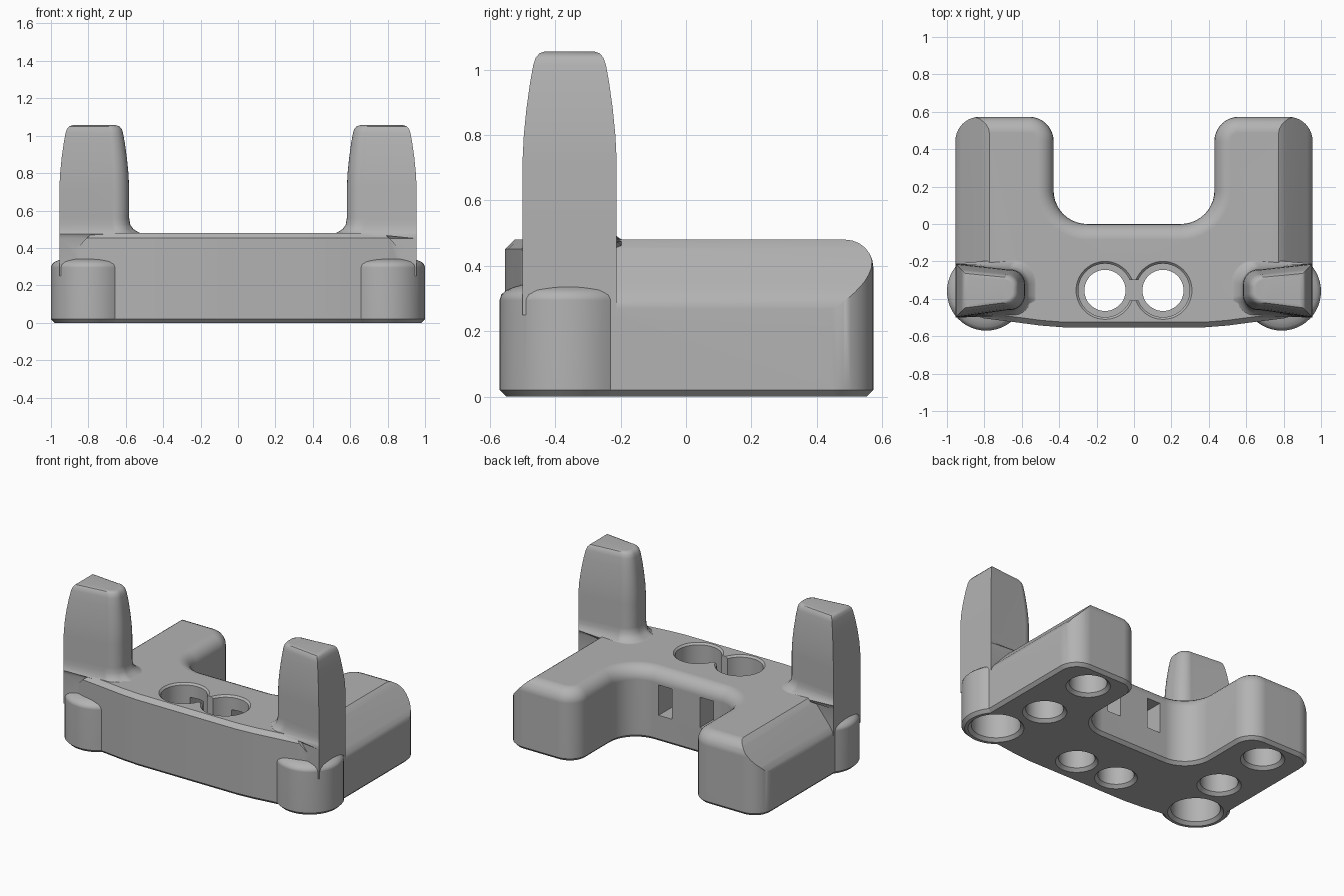
import bpy, bmesh
from math import sin, cos, pi, radians
from mathutils import Vector

if "Cube" in bpy.data.objects:
    bpy.data.objects.remove(bpy.data.objects["Cube"], do_unlink=True)

grey = bpy.data.materials.new("matte grey")
grey.use_nodes = True
tone = (0.45, 0.45, 0.45, 1)
grey.diffuse_color = tone
grey.node_tree.nodes["Principled BSDF"].inputs["Base Color"].default_value = tone


def loft(name, rings, edit=None):
    """Closed solid through rings that share one point count."""
    bm = bmesh.new()
    vs = [[bm.verts.new(p) for p in ring] for ring in rings]
    n = len(vs[0])
    for low, high in zip(vs, vs[1:]):
        for i in range(n):
            j = (i + 1) % n
            bm.faces.new((low[i], low[j], high[j], high[i]))
    bm.faces.new(vs[0][::-1])
    bm.faces.new(vs[-1])
    bmesh.ops.recalc_face_normals(bm, faces=bm.faces)
    if edit:
        edit(bm)
    mesh = bpy.data.meshes.new(name)
    bm.to_mesh(mesh)
    bm.free()
    mesh.materials.append(grey)
    ob = bpy.data.objects.new(name, mesh)
    bpy.context.collection.objects.link(ob)
    return ob


def arc(cx, cy, r, a0, a1, n=10):
    angles = [radians(a0 + (a1 - a0) * i / n) for i in range(n + 1)]
    return [(cx + r * cos(a), cy + r * sin(a)) for a in angles]


def lathe(name, profile, x, y):
    return loft(name, [[(px, py, z) for px, py in arc(x, y, r, 0, 360, 48)[:-1]]
                       for r, z in profile])


def box(name, x0, x1, y0, y1, z0, z1):
    return loft(name, [[(x0, y0, z), (x1, y0, z), (x1, y1, z), (x0, y1, z)]
                       for z in (z0, z1)])


def combine(target, other, operation):
    mod = target.modifiers.new(operation.lower(), 'BOOLEAN')
    mod.operation, mod.object, mod.solver = operation, other, 'EXACT'
    bpy.context.view_layer.objects.active = target
    bpy.ops.object.modifier_apply(modifier=mod.name)
    bpy.data.objects.remove(other, do_unlink=True)


# U-shaped body outline, right half then mirrored
half = [(0.37, -0.553), (0.5, -0.543), (0.62, -0.527), (0.8, -0.505), (0.955, -0.46)]
half += arc(0.825, 0.443, 0.13, 0, 90) + arc(0.56, 0.443, 0.13, 90, 180)
half += arc(0.25, 0.18, 0.18, 0, -90)
outline = half + [(-x, y) for x, y in reversed(half)]
TOP = 0.48


def round_body(bm):
    def rim(test):
        return [e for e in bm.edges if test([v.co for v in e.verts])]

    def at(cos_, z):
        return all(abs(c.z - z) < 1e-4 for c in cos_)

    # Front lip and base chamfers, then the soft fillet on the remaining top edge
    bmesh.ops.bevel(bm, geom=rim(lambda c: at(c, 0)), offset=0.02, segments=1,
                    affect='EDGES', clamp_overlap=True)
    bmesh.ops.bevel(bm, geom=rim(lambda c: at(c, TOP) and max(p.y for p in c) < -0.4),
                    offset=0.028, segments=1, affect='EDGES')
    bmesh.ops.bevel(bm, geom=rim(lambda c: at(c, TOP) and max(p.y for p in c) > -0.02),
                    offset=0.085, segments=6, profile=0.5, affect='EDGES')


body = loft("body", [[(x, y, z) for x, y in outline] for z in (0, TOP)], round_body)

# Sloping shoulders along both outer sides
shoulder = [(0.96, -0.1), (0.96, 0.25), (0.948, 0.295), (0.925, 0.33),
            (0.81, 0.452), (0.785, 0.472), (0.745, 0.5)]
shoulder += [(-x, z) for x, z in reversed(shoulder)]
combine(body, loft("shoulder_shape", [[(x, y, z) for x, z in shoulder]
                                      for y in (-1, 1)]), 'INTERSECT')

# Post section: flat outer side, rounded inner end
section = [(0.955, -0.5), (0.955, -0.212)]
section += arc(0.665, -0.325, 0.083, 82, 180, 8) + arc(0.665, -0.378, 0.083, 180, 278, 8)
CENTRE = Vector((0.768, -0.356))


def post_ring(side, z, inset):
    ring = []
    for x, y in section:
        dx, dy = x - CENTRE.x, y - CENTRE.y
        if inset >= 0:
            kx, ky = 1 - inset / 0.187, 1 - inset / 0.144
        else:
            # Flared foot fades out toward the outer side and the front
            w = max(0, min(1, (0.95 - x) / 0.2)) * (1 if dy > -0.05 else 0.6)
            kx, ky = 1 - inset * w / 0.187, 1 - inset * w / 0.144
        ring.append((side * (CENTRE.x + dx * kx), CENTRE.y + dy * ky, z))
    return ring


post_levels = [(0.25, 0), (0.45, 0), (0.474, -0.075), (0.484, -0.05), (0.5, -0.023),
               (0.525, -0.006), (0.56, 0), (0.72, 0), (0.8, 0.004), (0.88, 0.012),
               (0.96, 0.023), (1.015, 0.033), (1.036, 0.04), (1.05, 0.052), (1.056, 0.07)]

for side in (1, -1):
    # Round corner foot with a soft shoulder
    combine(body, lathe("corner_foot", [(0.19, 0), (0.21, 0.02), (0.21, 0.295), (0.205, 0.312),
                                        (0.19, 0.326), (0.165, 0.336), (0.13, 0.345)],
                        side * 0.79, -0.36), 'UNION')
    combine(body, loft("post", [post_ring(side, z, d) for z, d in post_levels]), 'UNION')

# Channel joining the two bores
combine(body, box("channel", -0.06, 0.06, -0.41, -0.3, 0.18, 0.6), 'DIFFERENCE')

for side in (1, -1):
    # Stepped bore through the bridge, with a slot out to the rear wall
    combine(body, lathe("bore", [(0.15, -0.02), (0.11, 0.02), (0.11, 0.18), (0.143, 0.18),
                                 (0.143, 0.468), (0.165, 0.49)], side * 0.155, -0.355), 'DIFFERENCE')
    combine(body, box("slot", side * 0.155 - 0.05, side * 0.155 + 0.05,
                      -0.3, 0.05, 0.18, 0.385), 'DIFFERENCE')
    # Blind sockets under the corners and arms
    for x, y, r in ((0.79, -0.36, 0.15), (0.69, -0.02, 0.115), (0.69, 0.39, 0.115)):
        combine(body, lathe("socket", [(r + 0.04, -0.02), (r, 0.02), (r, 0.25)],
                            side * x, y), 'DIFFERENCE')

# Smooth shading with crisp edges
bpy.ops.object.select_all(action='DESELECT')
body.select_set(True)
bpy.context.view_layer.objects.active = body
bpy.ops.object.shade_smooth_by_angle(angle=radians(32))
weighted = body.modifiers.new("weighted normals", 'WEIGHTED_NORMAL')
weighted.keep_sharp = True
